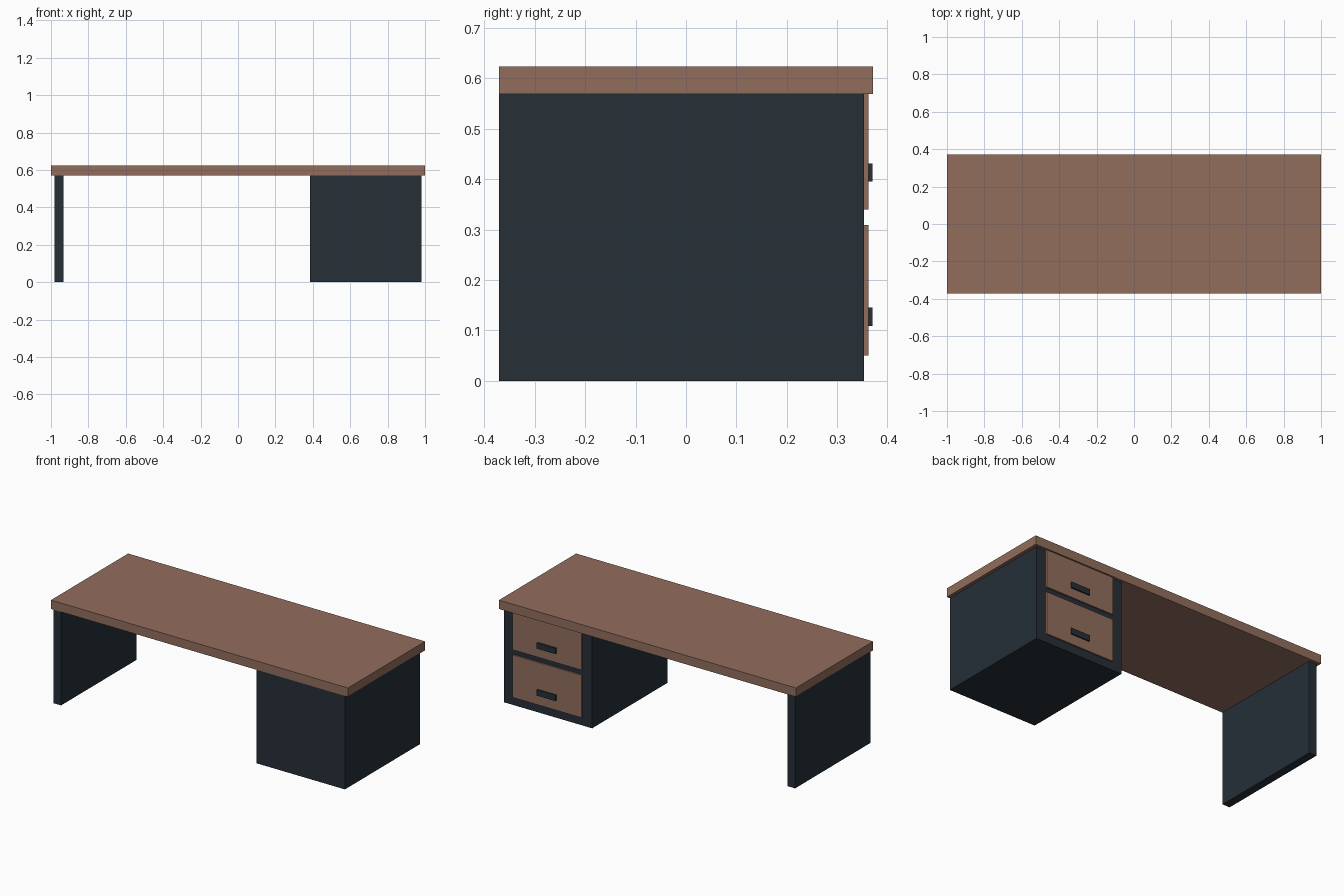
import bpy
import bmesh
from mathutils import Vector

if "Cube" in bpy.data.objects:
    bpy.data.objects.remove(bpy.data.objects["Cube"])


def material(name, rgb):
    m = bpy.data.materials.new(name)
    m.diffuse_color = (*rgb, 1)
    m.use_nodes = True
    m.node_tree.nodes["Principled BSDF"].inputs["Base Color"].default_value = m.diffuse_color
    return m


wood = material("brown wood", (0.29, 0.155, 0.108))
dark = material("dark slate", (0.019, 0.029, 0.039))


def box(name, mat, xs, ys, zs):
    """Axis-aligned box given its x, y and z ranges."""
    bm = bmesh.new()
    bmesh.ops.create_cube(bm, size=1)
    lo, hi = Vector((xs[0], ys[0], zs[0])), Vector((xs[1], ys[1], zs[1]))
    for v in bm.verts:
        v.co = (lo + hi) / 2 + v.co * (hi - lo)
    me = bpy.data.meshes.new(name)
    bm.to_mesh(me)
    bm.free()
    me.materials.append(mat)
    ob = bpy.data.objects.new(name, me)
    bpy.context.collection.objects.link(ob)
    return ob


# Desk top and its two supports
TOP_Z = 0.569
BODY_Y = (-0.371, 0.353)
box("desk_top", wood, (-1, 1), (-0.371, 0.371), (TOP_Z, 0.623))
box("side_panel", dark, (-0.982, -0.932), BODY_Y, (0, TOP_Z))
box("drawer_cabinet", dark, (0.385, 0.98), BODY_Y, (0, TOP_Z))

# Drawer fronts with handles on the sitting side
for label, zs, hz in (("lower", (0.05, 0.309), 0.127),
                      ("upper", (0.34, TOP_Z), 0.413)):
    box(label + "_drawer_front", wood, (0.451, 0.915), (0.353, 0.362), zs)
    box(label + "_drawer_handle", dark, (0.62, 0.747), (0.362, 0.37),
        (hz - 0.018, hz + 0.018))
